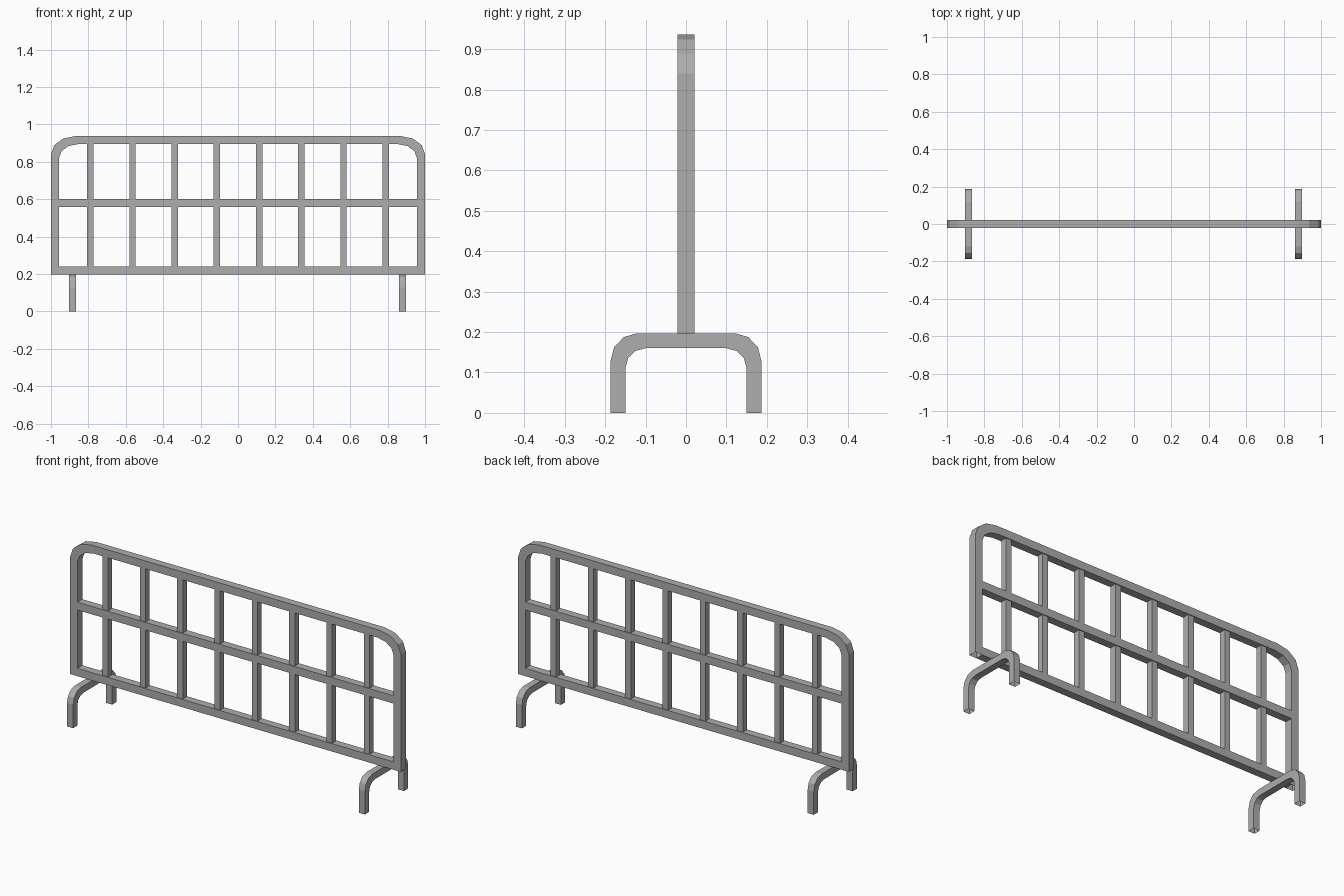
import bpy
import bmesh
from math import sin, cos, pi

cube = bpy.data.objects.get("Cube")
if cube:
    bpy.data.objects.remove(cube)

# Single galvanised steel colour
steel = bpy.data.materials.new("grey_steel")
steel.use_nodes = True
GREY = (0.42, 0.42, 0.42, 1)
steel.diffuse_color = GREY
steel.node_tree.nodes["Principled BSDF"].inputs["Base Color"].default_value = GREY


def finish(name, bm):
    bmesh.ops.recalc_face_normals(bm, faces=bm.faces)
    mesh = bpy.data.meshes.new(name)
    bm.to_mesh(mesh)
    bm.free()
    mesh.materials.append(steel)
    obj = bpy.data.objects.new(name, mesh)
    bpy.context.collection.objects.link(obj)
    return obj


def arch(half, top, bottom, ru, rv, steps=3):
    """Outline of an arch with rounded upper corners, in (u, v)."""
    side = [(half, bottom)]
    for i in range(steps + 1):
        a = pi / 2 * i / steps
        side.append((half - ru + ru * cos(a), top - rv + rv * sin(a)))
    return side + [(-u, v) for u, v in reversed(side)]


def bent_tube(name, outer, inner, place):
    """Square tube between two outlines; place(u, v, side) gives the point."""
    bm = bmesh.new()
    rings = []
    for (ou, ov), (iu, iv) in zip(outer, inner):
        pts = [place(ou, ov, -1), place(ou, ov, 1), place(iu, iv, 1), place(iu, iv, -1)]
        rings.append([bm.verts.new(p) for p in pts])
    for a, b in zip(rings, rings[1:]):
        for k in range(4):
            n = (k + 1) % 4
            bm.faces.new((a[k], a[n], b[n], b[k]))
    return finish(name, bm)


def bar(name, centre, size):
    bm = bmesh.new()
    bmesh.ops.create_cube(bm, size=1)
    bmesh.ops.scale(bm, vec=size, verts=bm.verts)
    bmesh.ops.translate(bm, vec=centre, verts=bm.verts)
    return finish(name, bm)


BASE, TOP, TUBE = 0.197, 0.937, 0.043
INNER = 1 - TUBE

# Outer frame: two posts and the top rail in one bent tube
bent_tube("frame",
          arch(1, TOP, BASE, 0.128, 0.097),
          arch(INNER, TOP - TUBE, BASE, 0.1, 0.075),
          lambda u, v, s: (u, s * TUBE / 2, v))

# Horizontal rails
bar("bottom_rail", (0, 0, BASE + TUBE / 2), (2 * INNER, TUBE, TUBE))
bar("middle_rail", (0, 0, 0.58), (2 * INNER, TUBE, TUBE))

# Upright bars, above and below the middle rail
COUNT, REACH, THIN = 8, 0.79, 0.034
for i in range(COUNT):
    x = -REACH + 2 * REACH * i / (COUNT - 1)
    low, high = BASE + TUBE, TOP - TUBE
    bar(f"upright_bar_{i + 1}", (x, 0, (low + high) / 2), (THIN, THIN, high - low))

# Arched feet under each end
for name, x in (("right_foot", -0.885), ("left_foot", 0.88)):
    bent_tube(name,
              arch(0.187, BASE, 0, 0.066, 0.07),
              arch(0.15, 0.16, 0, 0.05, 0.05),
              lambda u, v, s, x=x: (x + s * 0.0185, u, v))
